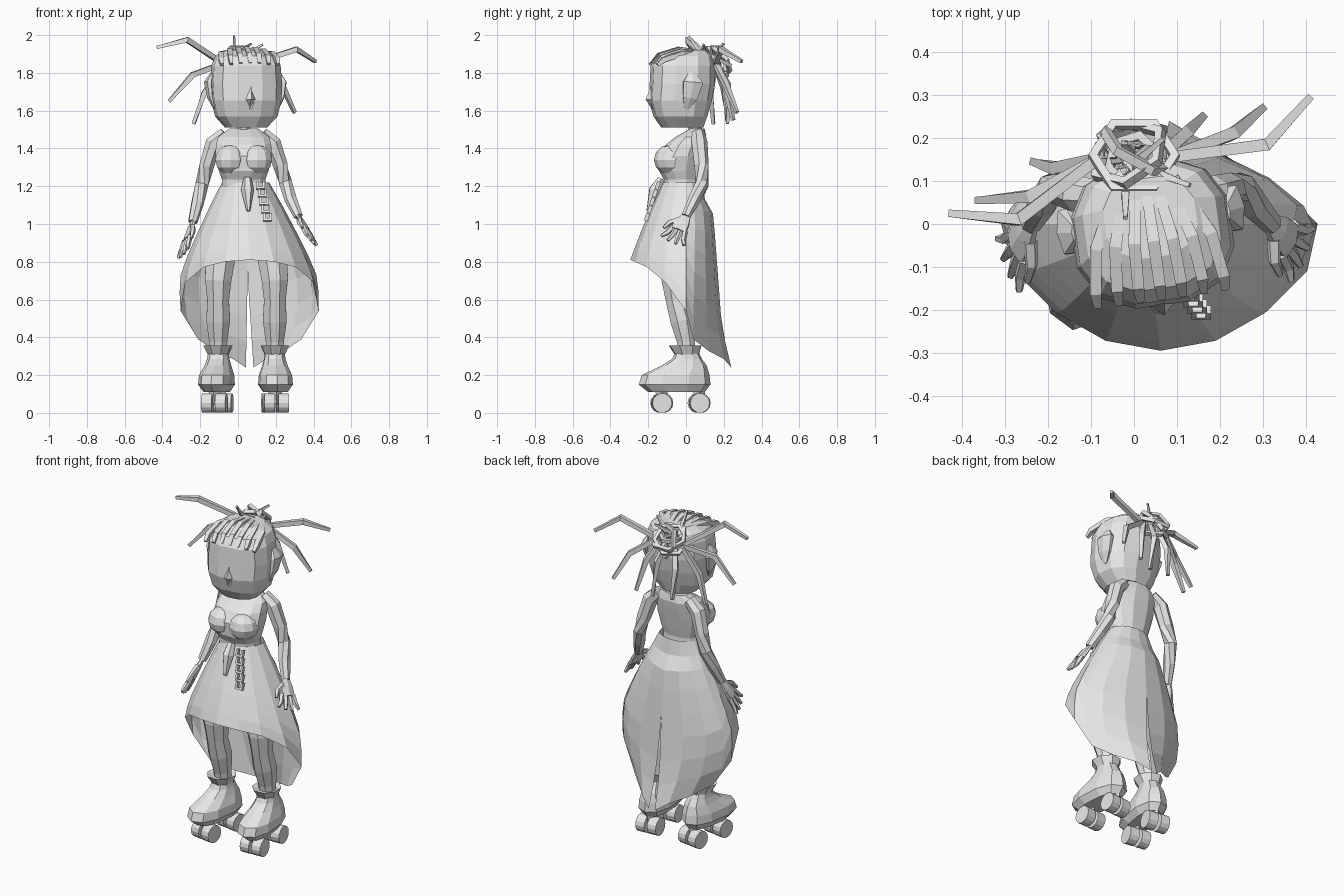
import bpy, bmesh, math, random
from mathutils import Vector, Matrix

random.seed(4)
cube = bpy.data.objects.get("Cube")
if cube:
    bpy.data.objects.remove(cube, do_unlink=True)

grey = bpy.data.materials.new("plain_grey")
grey.use_nodes = True
grey.diffuse_color = (0.8, 0.8, 0.8, 1)
grey.node_tree.nodes["Principled BSDF"].inputs["Base Color"].default_value = (0.8, 0.8, 0.8, 1)

MID = 0.04  # body centre line


def finish(name, bm, loc=(0, 0, 0), yaw=0.0):
    bmesh.ops.recalc_face_normals(bm, faces=bm.faces)
    me = bpy.data.meshes.new(name)
    bm.to_mesh(me)
    bm.free()
    me.materials.append(grey)
    ob = bpy.data.objects.new(name, me)
    ob.location = loc
    ob.rotation_euler.z = yaw
    bpy.context.collection.objects.link(ob)


def skin(bm, rings, loop=False):
    """Bridge rings of points; cap the ends unless looped."""
    vs = [[bm.verts.new(p) for p in r] for r in rings]
    n = len(vs[0])
    pairs = list(zip(vs, vs[1:])) + ([(vs[-1], vs[0])] if loop else [])
    for a, b in pairs:
        for i in range(n):
            j = (i + 1) % n
            bm.faces.new((a[i], a[j], b[j], b[i]))
    if not loop:
        bm.faces.new(vs[0])
        bm.faces.new(vs[-1])


def loft(name, rows, n=12, power=1.0, loc=(0, 0, 0), yaw=0.0):
    """Stack of rounded sections: rows of (z, front y, back y, half width)."""
    rings = []
    for z, y0, y1, w in rows:
        ring = []
        for i in range(n):
            a = math.tau * (i + 0.5) / n
            c, s = math.cos(a), math.sin(a)
            ring.append((w * math.copysign(abs(c) ** power, c),
                         (y0 + y1) / 2 + (y1 - y0) / 2 * math.copysign(abs(s) ** power, s), z))
        rings.append(ring)
    bm = bmesh.new()
    skin(bm, rings)
    finish(name, bm, loc, yaw)


def tube(name, pts, radii, n=4, flat=1.0, side=(0, 0, 1), loop=False, loc=(0, 0, 0), yaw=0.0):
    """Sweep an n-sided section along points; flat squashes it across the side axis."""
    pts = [Vector(p) for p in pts]
    if not isinstance(radii, (list, tuple)):
        radii = [radii] * len(pts)
    rings, m = [], len(pts)
    for k, p in enumerate(pts):
        before = pts[(k - 1) % m] if loop else pts[max(k - 1, 0)]
        after = pts[(k + 1) % m] if loop else pts[min(k + 1, m - 1)]
        t = (after - before).normalized()
        u = Vector(side) - t * t.dot(Vector(side))
        u = u.normalized() if u.length > 0.05 else t.orthogonal().normalized()
        v = t.cross(u)
        rings.append([p + radii[k] * (u * math.cos(a) + v * flat * math.sin(a))
                      for a in (math.tau * (i + 0.5) / n for i in range(n))])
    bm = bmesh.new()
    skin(bm, rings, loop)
    finish(name, bm, loc, yaw)


def ball(name, centre, size):
    bm = bmesh.new()
    bmesh.ops.create_uvsphere(bm, u_segments=10, v_segments=6, radius=1,
                              matrix=Matrix.Translation(centre) @ Matrix.Diagonal((*size, 1)))
    finish(name, bm)


def box(name, centre, size, tilt=0.0):
    bm = bmesh.new()
    bmesh.ops.create_cube(bm, size=1, matrix=Matrix.Translation(centre)
                          @ Matrix.Rotation(tilt, 4, "X") @ Matrix.Diagonal((*size, 1)))
    finish(name, bm)


def interp(table, z):
    """Linear lookup in rows of (z, value) sorted downward."""
    for (z0, a), (z1, b) in zip(table, table[1:]):
        if z >= z1:
            return a + (b - a) * (min(z, z0) - z0) / (z1 - z0)
    return table[-1][1]


# Head, nose and ears
head_at = dict(loc=(MID, 0, 0), yaw=0.14)
loft("head", [(1.51, -.13, .09, .11), (1.57, -.17, .11, .165), (1.655, -.195, .135, .185),
              (1.74, -.19, .15, .19), (1.84, -.185, .15, .182), (1.89, -.155, .14, .16),
              (1.922, -.08, .11, .11)], 12, 0.8, **head_at)
tube("nose", [(0, -.175, 1.74), (0, -.19, 1.66), (0, -.175, 1.61)], [.01, .026, .01], **head_at)
for s, label in ((-1, "right"), (1, "left")):
    tube(label + "_ear", [(s * .17, -.02, 1.61), (s * .19, -.005, 1.67), (s * .20, .01, 1.75),
                          (s * .18, .005, 1.80)], [.015, .045, .06, .02], 6, 0.35, (0, 1, 0), **head_at)

# Braided rows running back over the scalp
for i in range(-3, 4):
    x = i * .05
    drop = 1.1 * x * x
    tube("scalp_braid", [(x, -.172, 1.85 - drop * .3), (x, -.14, 1.895 - drop),
                         (x * .9, -.04, 1.925 - drop), (x * .45, .10, 1.905)],
         [.012, .019, .02, .016], **head_at)

# Hair bun: tilted hexagonal loops with a few crossing strands
bun = Vector((0, .145, 1.85))
for tilt, turn, r in ((-.45, 0, .095), (-.85, .6, .09), (-1.25, -.5, .09), (-.1, .3, .06)):
    rot = Matrix.Rotation(turn, 3, "Z") @ Matrix.Rotation(tilt, 3, "X")
    tube("bun_loop", [bun + rot @ Vector((r * math.cos(a), r * math.sin(a), .03))
                      for a in (math.tau * k / 6 for k in range(6))], .015, side=rot.col[2], loop=True)
for k in range(8):
    a = math.tau * k / 8
    tube("bun_strand", [bun + Vector((.06 * math.cos(a), .05 * math.sin(a), -.05)),
                        bun + Vector((random.uniform(-.04, .04), random.uniform(-.03, .05), .06)),
                        bun + Vector((-.07 * math.sin(a), .05 * math.cos(a), .01))], .011)

# Loose locks: elbow and tip of each
locks = [((-.27, .01, 1.975), (-.43, .025, 1.935)), ((-.24, .065, 1.79), (-.365, .055, 1.65)),
         ((-.18, .13, 1.69), (-.235, .145, 1.53)), ((.31, .185, 1.925), (.41, .295, 1.86)),
         ((.23, .21, 1.74), (.30, .27, 1.59)), ((.12, .21, 1.73), (.16, .25, 1.55)),
         ((.04, .22, 1.74), (.07, .22, 1.53)), ((-.07, .20, 1.72), (-.06, .22, 1.54))]
for mid, tip in locks:
    start = bun + Vector((max(-.08, min(.08, mid[0] * .5)), .01, 0))
    tube("hair_lock", [start, mid, tip], [.018, .02, .012])
for a, b in (((-.02, .08, 1.90), (-.02, .015, 1.995)), ((.05, .12, 1.9), (.13, .09, 1.95)),
             ((.0, .14, 1.9), (.07, .2, 1.955))):
    tube("hair_spike", [a, b], [.014, .007])

# Neck, torso and bust as one full form
loft("neck", [(1.44, 0, .1, .055), (1.49, .01, .09, .04), (1.56, .0, .085, .04)], 8, loc=(MID - .01, 0, 0))
loft("torso", [(1.17, -.115, .075, .12), (1.235, -.12, .07, .118), (1.28, -.145, .08, .135),
               (1.36, -.15, .095, .155), (1.42, -.11, .105, .15), (1.46, -.06, .11, .14),
               (1.505, .02, .10, .08)], 12, 0.85, loc=(MID - .01, 0, 0))
for s in (-1, 1):
    ball("bust", (MID - .01 + s * .07, -.085, 1.34), (.085, .085, .08))

# Skirt: short at the front, falling to a split tail at the back
HEM = [(0, .81), (25, .80), (50, .765), (70, .68), (90, .54), (105, .42), (122, .35), (150, .30), (180, .24)]
WIDTH = [(1.22, .125), (1.1, .19), (.95, .265), (.8, .335), (.7, .37), (.52, .365), (.36, .28), (.24, .2)]
FRONT = [(1.22, .125), (.97, .235), (.81, .295), (.5, .27)]
BACK = [(1.22, .085), (1.13, .10), (1.05, .145), (.65, .175), (.45, .19), (.24, .24)]
LEVELS = [0, .09, .17, .29, .43, .57, .72, .86, 1]
COLS = 16
bm = bmesh.new()
grid = []
for c in range(COLS + 1):
    a = math.pi * (2 * c / COLS - 1)
    deg = abs(math.degrees(a))
    hem = interp([(-d, h) for d, h in HEM], -deg)
    column = []
    for t in LEVELS:
        z = 1.22 + (hem - 1.22) * t
        x = MID + .022 * t + interp(WIDTH, z) * math.sin(a)
        if c in (0, COLS):
            x += (1 if c else -1) * .04 * max(0, t - .5)
        if deg < 91:
            y = -interp(FRONT, z) * math.cos(a)
        else:
            y = interp(BACK, z) * abs(math.cos(a)) ** (1 + .7 * t)
        column.append(bm.verts.new((x, y, z)))
    grid.append(column)
for p, q in zip(grid, grid[1:]):
    for r in range(len(LEVELS) - 1):
        bm.faces.new((p[r], q[r], q[r + 1], p[r + 1]))
finish("skirt", bm)

# Belt pendant and hanging chain of square links
tube("belt_pendant", [(.05, -.13, 1.24), (.05, -.165, 1.18), (.055, -.20, 1.07)], [.022, .034, .01], 6)
for k in range(5):
    z, y, x = 1.205 - k * .042, -.15 - k * .014, .12 + k * .009
    for dx in (-.017, .017):
        box("chain_link_side", (x + dx, y, z), (.012, .02, .04), -.35)
    box("chain_link_bar", (x, y - .006, z - .015), (.045, .018, .012), -.35)

# Arms and hands: shoulder to wrist, then palm and fingers
arms = {"right": (-1, [(-.07, .065, 1.48), (-.13, .07, 1.43), (-.165, .08, 1.31), (-.19, .085, 1.21),
                       (-.215, .045, 1.11), (-.24, .0, 1.01)], (-.295, -.10, .835)),
        "left": (1, [(.13, .065, 1.48), (.185, .07, 1.43), (.225, .08, 1.31), (.25, .085, 1.22),
                     (.28, .045, 1.13), (.32, .0, 1.04)], (.395, -.075, .905))}
for label, (s, path, tip) in arms.items():
    tube(label + "_arm", path, [.035, .044, .04, .036, .034, .025], 7)
    wrist, tip = Vector(path[-1]), Vector(tip)
    way = tip - wrist
    spread = Vector((s * .35, .85, -.35)).normalized()
    tube(label + "_palm", [wrist - way * .05, wrist + way * .25, wrist + way * .55],
         [.025, .044, .05], 6, 0.4, spread)
    for k in range(4):
        off = (k - 1.5) * .026
        root = wrist + way * .5 + spread * off
        tube(label + "_finger", [root, root + way * .28 + spread * off * .3,
                                 wrist + way * (1.04 - .06 * abs(k - 1.5)) + spread * off * 1.8],
             [.015, .014, .009], 5)
    thumb = wrist + way * .2 - spread * .025
    tube(label + "_thumb", [thumb, thumb + way * .2 - spread * .04,
                            thumb + way * .45 - spread * .055], [.018, .015, .009], 5)

# Legs, boots and wheels
for label, x, yaw in (("right", -.105, -.15), ("left", .195, .06)):
    inward = MID - x
    tube(label + "_leg", [(x + inward * .35, -.02, 1.0), (x + inward * .1, -.045, .85), (x, -.06, .70),
                          (x, -.05, .60), (x, -.02, .49), (x, .0, .38), (x, .01, .28)],
         [.085, .088, .075, .062, .068, .052, .045], 8, side=(0, 1, 0))
    at = dict(loc=(x, 0, 0), yaw=yaw)
    loft(label + "_boot", [(.11, -.20, .10, .065), (.15, -.25, .13, .092), (.20, -.235, .125, .088),
                           (.25, -.13, .11, .068), (.285, -.075, .085, .058), (.315, -.06, .07, .054)],
         10, 0.85, **at)
    loft(label + "_boot_cuff", [(.305, -.06, .07, .055), (.358, -.095, .085, .08),
                                (.345, -.06, .06, .052)], 8, **at)
    for y in (-.13, .07):
        tube(label + "_axle", [(-.06, y, .052), (.06, y, .052)], .012, 6, **at)
        tube(label + "_truck", [(0, y, .05), (0, y, .13)], [.02, .035], 4, **at)
        for wx in (-.037, .037):
            tube(label + "_wheel", [(wx - .028, y, .052), (wx + .028, y, .052)], .052, 14, **at)
